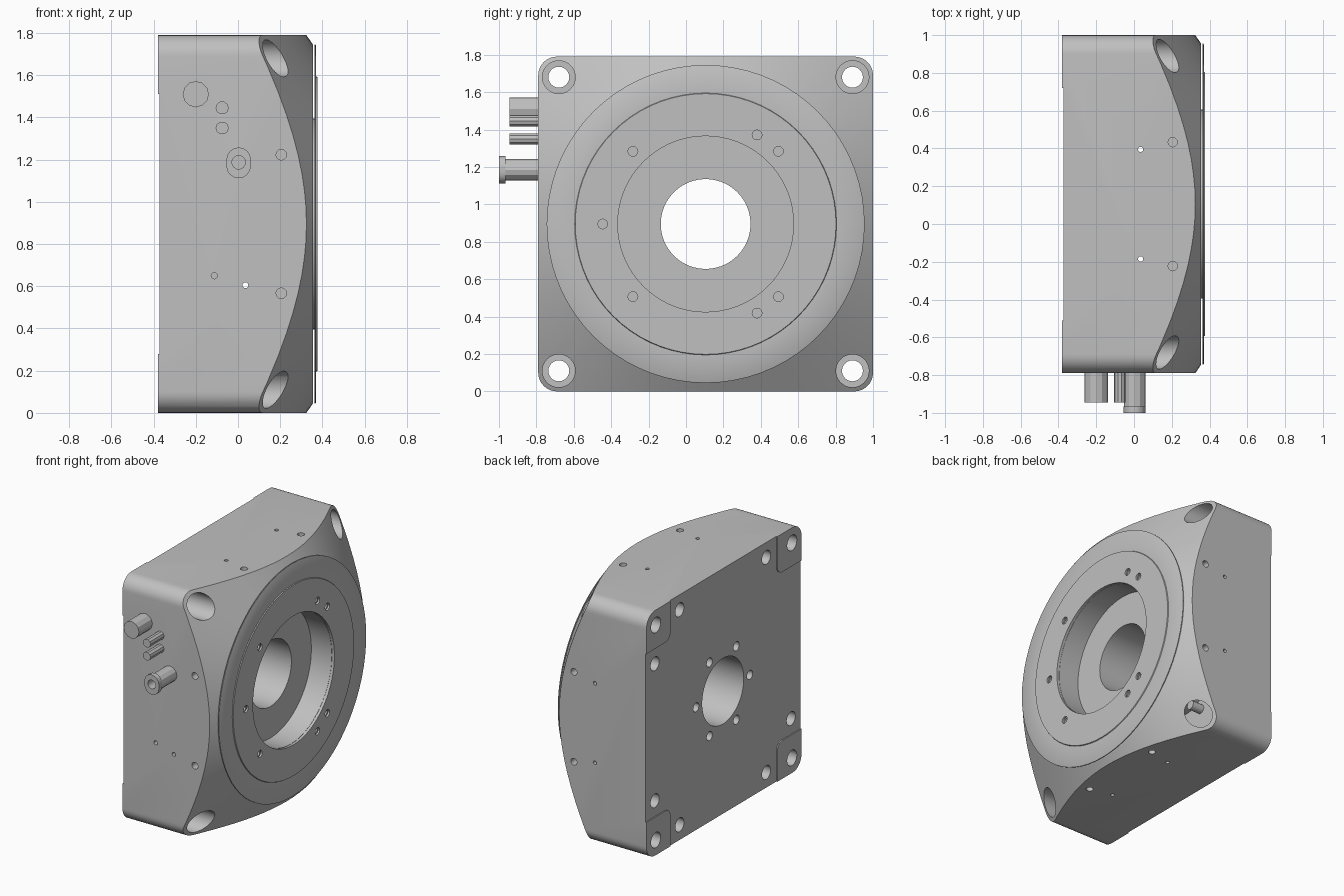
import bpy, bmesh, math

if "Cube" in bpy.data.objects:
    bpy.data.objects.remove(bpy.data.objects["Cube"], do_unlink=True)

CY, CZ, HALF = 0.105, 0.895, 0.895      # housing axis and half width
BACK, FACE, FLOOR = -0.38, 0.355, 0.19  # housing depth levels along x

grey = bpy.data.materials.new("light grey metal")
grey.use_nodes = True
grey.diffuse_color = (0.53, 0.53, 0.53, 1)
grey.node_tree.nodes["Principled BSDF"].inputs["Base Color"].default_value = grey.diffuse_color


def arc(a, b, r, start, end, n):
    return [(a + r * math.cos(start + (end - start) * i / n),
             b + r * math.sin(start + (end - start) * i / n)) for i in range(n + 1)]


def circle(a, b, r, n=24):
    return arc(a, b, r, 0, math.tau, n)[:-1]


def place(axis, a, b, h):
    return {"x": (h, a, b), "y": (a, h, b), "z": (a, b, h)}[axis]


def finish(bm, name):
    bmesh.ops.recalc_face_normals(bm, faces=bm.faces)
    mesh = bpy.data.meshes.new(name)
    bm.to_mesh(mesh)
    bm.free()
    obj = bpy.data.objects.new(name, mesh)
    mesh.materials.append(grey)
    bpy.context.scene.collection.objects.link(obj)
    return obj


def prisms(name, axis, items):
    """Extruded outlines, each given as (outline, low, high), in one object."""
    bm = bmesh.new()
    for pts, lo, hi in items:
        low = [bm.verts.new(place(axis, a, b, lo)) for a, b in pts]
        top = [bm.verts.new(place(axis, a, b, hi)) for a, b in pts]
        bm.faces.new(low)
        bm.faces.new(top)
        for i in range(len(pts)):
            j = (i + 1) % len(pts)
            bm.faces.new((low[i], low[j], top[j], top[i]))
    return finish(bm, name)


def lathe(name, profile, n=72):
    """Closed (x, radius) profile turned about the housing axis."""
    bm = bmesh.new()
    rings = []
    for i in range(n):
        t = math.tau * i / n
        rings.append([bm.verts.new((x, CY + r * math.cos(t), CZ + r * math.sin(t)))
                      for x, r in profile])
    for i in range(n):
        p, q = rings[i], rings[(i + 1) % n]
        for k in range(len(profile)):
            m = (k + 1) % len(profile)
            bm.faces.new((p[k], p[m], q[m], q[k]))
    return finish(bm, name)


def boolean(obj, cutter, operation="DIFFERENCE", keep=False):
    mod = obj.modifiers.new("cut", "BOOLEAN")
    mod.object, mod.operation, mod.solver = cutter, operation, "EXACT"
    deps = bpy.context.evaluated_depsgraph_get()
    mesh = bpy.data.meshes.new_from_object(obj.evaluated_get(deps))
    obj.modifiers.clear()
    obj.data = mesh
    if not keep:
        bpy.data.objects.remove(cutter, do_unlink=True)


def smooth(obj, degrees):
    bpy.ops.object.select_all(action="DESELECT")
    obj.select_set(True)
    bpy.context.view_layer.objects.active = obj
    bpy.ops.object.shade_smooth_by_angle(angle=math.radians(degrees))


SIGNS = [(s, t) for s in (-1, 1) for t in (-1, 1)]

# Housing: rounded square block cut by a turned cone with recess and bore
outline = []
for k, (s, t) in enumerate([(1, 1), (-1, 1), (-1, -1), (1, -1)]):
    in_ = HALF - 0.1
    outline += arc(CY + s * in_, CZ + t * in_, 0.1, k * math.pi / 2, (k + 1) * math.pi / 2, 8)
housing = prisms("housing", "x", [(outline, BACK, 0.5)])
turned = lathe("turned_shape", [(BACK - 0.02, 0.24), (BACK - 0.02, 1.4), (-0.02, 1.4),
                                (FACE, 0.85), (FACE, 0.47), (FLOOR, 0.47), (FLOOR, 0.24)])
boolean(housing, turned, "INTERSECT")

# Shallow cross on the back that leaves four corner pads
cross = []
for k in range(4):
    quarter = [(1.0, 0.615)] + arc(0.675, 0.675, 0.06, -math.pi / 2, -math.pi, 6) + [(0.615, 1.0)]
    c, s = round(math.cos(k * math.pi / 2)), round(math.sin(k * math.pi / 2))
    cross += [(CY + a * c - b * s, CZ + a * s + b * c) for a, b in quarter]
boolean(housing, prisms("cross", "x", [(cross, BACK - 0.1, BACK + 0.008)]))

# Corner mounting holes with counterbores
corners = [(CY + s * 0.785, CZ + t * 0.785) for s, t in SIGNS]
boolean(housing, prisms("bolt_holes", "x", [(circle(a, b, 0.056), -0.5, 0.5) for a, b in corners]))
boolean(housing, prisms("counterbores", "x", [(circle(a, b, 0.088, 32), 0, 0.5) for a, b in corners]))

# Blind holes in the back: beside each corner and around the bore
back_holes = []
for s, t in SIGNS:
    back_holes.append((circle(CY + s * 0.5, CZ + t * 0.785, 0.05), -0.5, -0.25))
    if (s, t) != (-1, 1):
        back_holes.append((circle(CY + s * 0.785, CZ + t * 0.5, 0.05), -0.5, -0.25))
for k in range(6):
    t = k * math.pi / 3
    back_holes.append((circle(CY + 0.31 * math.cos(t), CZ + 0.31 * math.sin(t), 0.033, 16), -0.5, -0.28))
boolean(housing, prisms("back_holes", "x", back_holes))

# Small holes in the four sides
for axis, mid, other in (("y", CZ, CY), ("z", CY, CZ)):
    boolean(housing, prisms("pin_holes", axis, [
        (circle(0.035, mid + s * 0.29, 0.014, 12), -1.5, 2.5) for s in (-1, 1)]))
    threads = []
    for s, t in SIGNS:
        ends = sorted((other + t * 0.8, other + t * 1.2))
        threads.append((circle(0.205, mid + s * 0.328, 0.025, 12), *ends))
    boolean(housing, prisms("thread_holes", axis, threads))
boolean(housing, prisms("vent_hole", "y", [(circle(-0.112, 0.65, 0.015, 12), -1.2, -0.7)]))

# Rotating face ring with a raised inner step
ring = lathe("face_ring", [(0.362, 0.47), (0.362, 0.85), (0.367, 0.85), (0.37, 0.845),
                           (0.37, 0.70), (0.376, 0.697), (0.376, 0.47)])
holes = []
for deg in (180, 135, 225, 45, 60, -45, -60):
    t = math.radians(deg)
    holes.append((circle(CY + 0.55 * math.cos(t), CZ + 0.55 * math.sin(t), 0.026, 16), 0.3, 0.5))
cutter = prisms("ring_holes", "x", holes)
boolean(housing, cutter, keep=True)
boolean(ring, cutter)

# Hub joining the ring to the housing
hub = lathe("ring_hub", [(0.345, 0.472), (0.365, 0.472), (0.365, 0.50), (0.345, 0.50)])

# Connectors on the front side
SIDE = CY - HALF + 0.01
plugs = [prisms("large_plug", "y", [(circle(-0.2, 1.51, 0.062, 12), -0.945, SIDE)]),
         prisms("small_plugs", "y", [(circle(-0.075, z, 0.031, 10), -0.945, SIDE)
                                     for z in (1.35, 1.445)])]
socket = prisms("socket_body", "y", [(circle(0.003, 1.185, 0.057, 12), -0.968, SIDE)])
oval = arc(0.003, 1.2, 0.058, 0, math.pi, 8) + arc(0.003, 1.17, 0.058, math.pi, math.tau, 8)
collar = prisms("socket_collar", "y", [(oval, -1.0, -0.965)])
for part in (socket, collar):
    boolean(part, prisms("socket_bore", "y", [(circle(0.003, 1.187, 0.032, 16), -1.1, -0.9)]))

for obj in (housing, ring, hub, collar):
    smooth(obj, 32)
for obj in plugs + [socket]:
    smooth(obj, 20)
